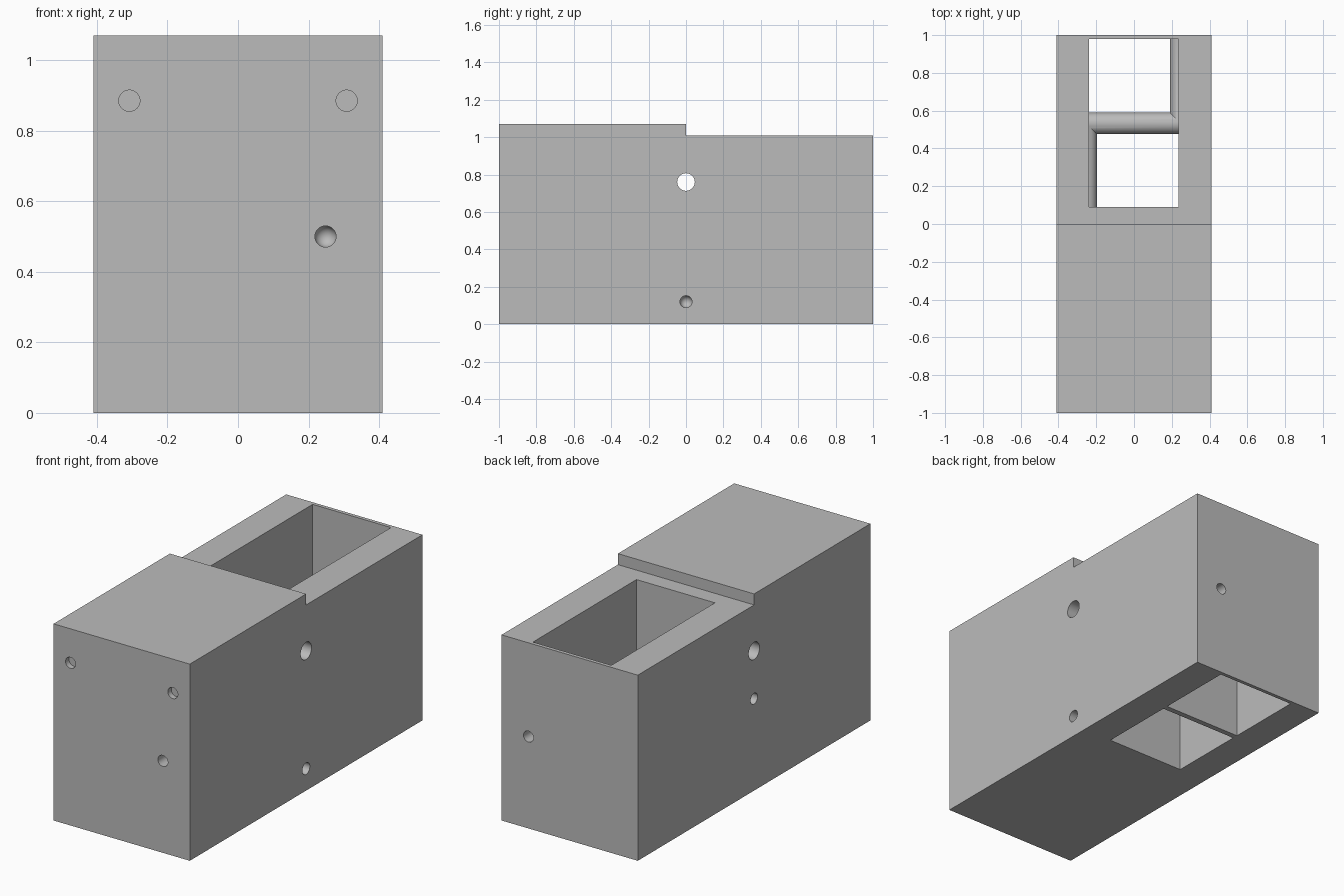
import bpy
import bmesh
import math
from mathutils import Vector

if "Cube" in bpy.data.objects:
    bpy.data.objects.remove(bpy.data.objects["Cube"], do_unlink=True)

grey = bpy.data.materials.new("plain grey")
grey.use_nodes = True
grey.diffuse_color = (0.5, 0.5, 0.5, 1)
grey.node_tree.nodes["Principled BSDF"].inputs["Base Color"].default_value = (0.5, 0.5, 0.5, 1)


def make_object(name, bm):
    bmesh.ops.recalc_face_normals(bm, faces=bm.faces)
    mesh = bpy.data.meshes.new(name)
    bm.to_mesh(mesh)
    bm.free()
    mesh.materials.append(grey)
    obj = bpy.data.objects.new(name, mesh)
    bpy.context.collection.objects.link(obj)
    return obj


def box(name, low, high):
    bm = bmesh.new()
    bmesh.ops.create_cube(bm, size=1)
    low, high = Vector(low), Vector(high)
    bmesh.ops.scale(bm, vec=high - low, verts=bm.verts)
    bmesh.ops.translate(bm, vec=(low + high) / 2, verts=bm.verts)
    return make_object(name, bm)


def rod(name, start, end, radius):
    start, end = Vector(start), Vector(end)
    axis = end - start
    bm = bmesh.new()
    bmesh.ops.create_cone(bm, cap_ends=True, segments=48, radius1=radius,
                          radius2=radius, depth=axis.length)
    turn = Vector((0, 0, 1)).rotation_difference(axis)
    bmesh.ops.rotate(bm, matrix=turn.to_matrix(), verts=bm.verts)
    bmesh.ops.translate(bm, vec=(start + end) / 2, verts=bm.verts)
    return make_object(name, bm)


def ball(name, centre, radius):
    bm = bmesh.new()
    bmesh.ops.create_uvsphere(bm, u_segments=32, v_segments=16, radius=radius)
    bmesh.ops.translate(bm, vec=centre, verts=bm.verts)
    return make_object(name, bm)


def combine(body, tool, operation):
    """Bake one boolean into the body and drop the tool."""
    mod = body.modifiers.new("boolean", "BOOLEAN")
    mod.operation = operation
    mod.solver = "EXACT"
    mod.object = tool
    graph = bpy.context.evaluated_depsgraph_get()
    graph.update()
    result = bpy.data.meshes.new_from_object(body.evaluated_get(graph))
    body.modifiers.clear()
    body.data = result
    bpy.data.objects.remove(tool, do_unlink=True)


# Stepped block: side profile extruded across the width
W = 0.41
bm = bmesh.new()
profile = [(-1, 0), (1, 0), (1, 1.01), (0, 1.01), (0, 1.07), (-1, 1.07)]
face = bm.faces.new([bm.verts.new((-W, y, z)) for y, z in profile])
grown = bmesh.ops.extrude_face_region(bm, geom=[face])
moved = [v for v in grown["geom"] if isinstance(v, bmesh.types.BMVert)]
bmesh.ops.translate(bm, vec=(2 * W, 0, 0), verts=moved)
block = make_object("stepped_block", bm)

# Open shaft from top to bottom, with a thin divider in its lower half
combine(block, box("shaft", (-0.237, 0.09, -0.1), (0.235, 0.98, 1.2)), "DIFFERENCE")
MID, Z = 0.5325, 0.5
combine(block, box("divider", (-0.3, MID - 0.015, 0), (0.3, MID + 0.015, Z)), "UNION")

# Round conduits along the shaft walls and across the divider
R = 0.057
combine(block, rod("cross_conduit", (-0.3, MID, Z), (0.3, MID, Z), R), "UNION")
combine(block, rod("back_conduit", (0.248, MID, Z), (0.248, 0.99, Z), R), "UNION")
combine(block, rod("front_conduit", (-0.252, 0.05, Z), (-0.252, MID, Z), R), "UNION")

# Drilled holes: start, end, radius, rounded end
holes = [
    ((-0.5, 0, 0.76), (0.5, 0, 0.76), 0.047, False),
    ((0.5, 0, 0.12), (0.2, 0, 0.12), 0.032, True),
    ((-0.5, 0, Z), (-0.25, 0, Z), 0.03, True),
    ((0.248, -1.1, Z), (0.248, -0.5, Z), 0.03, True),
    ((0.248, 1.1, Z), (0.248, MID, Z), 0.03, True),
]
for side in (-1, 1):
    holes.append(((side * 0.308, -1.1, 0.885), (side * 0.308, -0.97, 0.885), 0.03, False))
for start, end, radius, rounded in holes:
    combine(block, rod("drill", start, end, radius), "DIFFERENCE")
    if rounded:
        combine(block, ball("drill_tip", end, radius), "DIFFERENCE")

# Smooth round surfaces, crisp edges
bpy.ops.object.select_all(action="DESELECT")
block.select_set(True)
bpy.context.view_layer.objects.active = block
bpy.ops.object.shade_smooth_by_angle(angle=math.radians(30))
